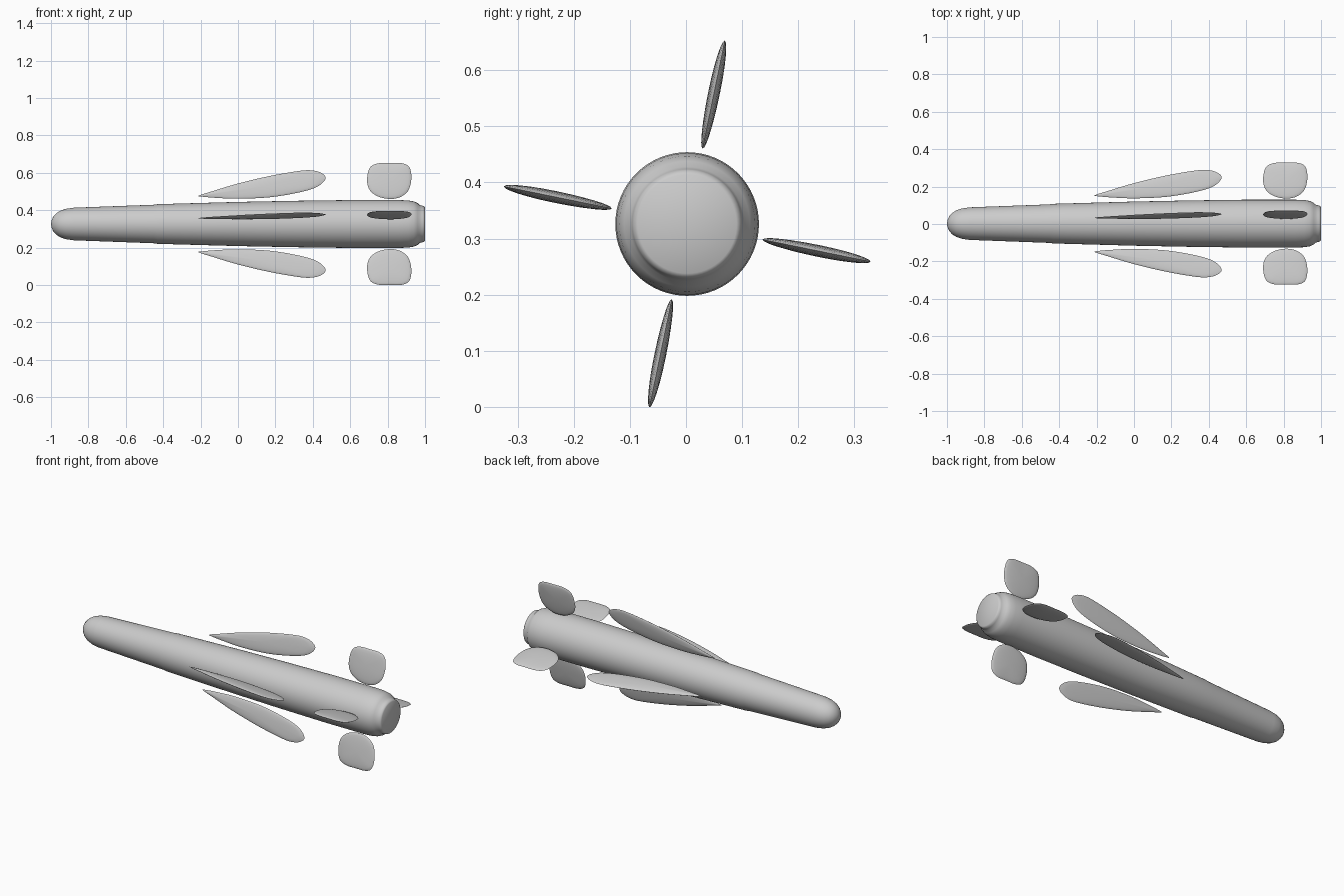
import bpy, bmesh, math
from mathutils import Vector, Matrix

cube = bpy.data.objects.get("Cube")
if cube:
    bpy.data.objects.remove(cube)

AXIS = Vector((0, 0.002, 0.326))    # centre line of the body
TILT = math.radians(11.6)           # roll of the fin cross

grey = bpy.data.materials.new("light_grey")
grey.use_nodes = True
colour = (0.6, 0.6, 0.6, 1)
grey.diffuse_color = colour
grey.node_tree.nodes["Principled BSDF"].inputs["Base Color"].default_value = colour


def loft(name, rings, start, end, matrix, angle):
    """Skin a stack of closed rings, closed by a point at each end."""
    bm = bmesh.new()
    loops = [[bm.verts.new(p) for p in ring] for ring in rings]
    n = len(loops[0])
    for a, b in zip(loops, loops[1:]):
        for i in range(n):
            j = (i + 1) % n
            bm.faces.new((a[i], a[j], b[j], b[i]))
    for tip, loop in ((start, loops[0]), (end, loops[-1])):
        v = bm.verts.new(tip)
        for i in range(n):
            bm.faces.new((v, loop[i], loop[(i + 1) % n]))
    bmesh.ops.recalc_face_normals(bm, faces=bm.faces)
    mesh = bpy.data.meshes.new(name)
    bm.to_mesh(mesh)
    bm.free()
    mesh.materials.append(grey)
    obj = bpy.data.objects.new(name, mesh)
    bpy.context.collection.objects.link(obj)
    obj.matrix_world = matrix
    bpy.ops.object.select_all(action='DESELECT')
    obj.select_set(True)
    bpy.context.view_layer.objects.active = obj
    bpy.ops.object.shade_smooth_by_angle(angle=math.radians(angle))
    return obj


def smooth_outline(points, steps=5):
    """Closed Catmull-Rom curve through the points."""
    pts = [Vector(p) for p in points]
    n = len(pts)
    out = []
    for i in range(n):
        a, b, c, d = (pts[(i + k) % n] for k in (-1, 0, 1, 2))
        for s in range(steps):
            t = s / steps
            out.append(0.5 * (2 * b + (c - a) * t + (2 * a - 5 * b + 4 * c - d) * t * t
                              + (3 * b - a - 3 * c + d) * t ** 3))
    return out


def fin(name, points, half, roll):
    """Thin domed blade; points are (along body, distance from axis)."""
    edge = smooth_outline(points)
    mid = sum(edge, Vector((0, 0))) / len(edge)
    rings = []
    for k in range(-5, 6):
        a = math.radians(k * 15)
        flat = [mid + (p - mid) * math.cos(a) for p in edge]
        rings.append([(p.x, half * math.sin(a), p.y) for p in flat])
    loft(name, rings, (mid.x, -half, mid.y), (mid.x, half, mid.y),
         Matrix.Translation(AXIS) @ Matrix.Rotation(-roll, 4, 'X'), 60)


# Body: blunt nose, faint seam, slow taper, stepped tail
profile = [(-0.997, 0.018), (-0.988, 0.040), (-0.972, 0.057), (-0.95, 0.071), (-0.92, 0.081),
           (-0.88, 0.087), (-0.45, 0.103), (-0.43, 0.106), (0, 0.118), (0.3, 0.124),
           (0.6, 0.128), (0.86, 0.128), (0.91, 0.126), (0.94, 0.121), (0.96, 0.112),
           (0.97, 0.102), (0.985, 0.098), (0.995, 0.095), (1, 0.088)]
SIDES = 64
turn = [math.tau * i / SIDES for i in range(SIDES)]
loft("body", [[(x, r * math.cos(t), r * math.sin(t)) for t in turn] for x, r in profile],
     (-1, 0, 0), (1, 0, 0), Matrix.Translation(AXIS), 40)

# Four long wings and four rounded tail fins in a rolled cross
wing = [(-0.21, 0.155), (-0.14, 0.178), (0, 0.221), (0.17, 0.262), (0.33, 0.290), (0.40, 0.292),
        (0.45, 0.276), (0.468, 0.247), (0.425, 0.204), (0.33, 0.173), (0.17, 0.146),
        (0, 0.138), (-0.12, 0.143), (-0.19, 0.149)]
tail = [(0.75, 0.331), (0.815, 0.333), (0.88, 0.331), (0.917, 0.309), (0.927, 0.247),
        (0.91, 0.182), (0.865, 0.146), (0.81, 0.137), (0.75, 0.150), (0.705, 0.184),
        (0.69, 0.24), (0.705, 0.307)]
for k, side in enumerate(("upper", "back", "lower", "front")):
    roll = TILT + k * math.pi / 2
    fin(side + "_wing", wing, 0.009, roll)
    fin(side + "_tail_fin", tail, 0.0105, roll)
